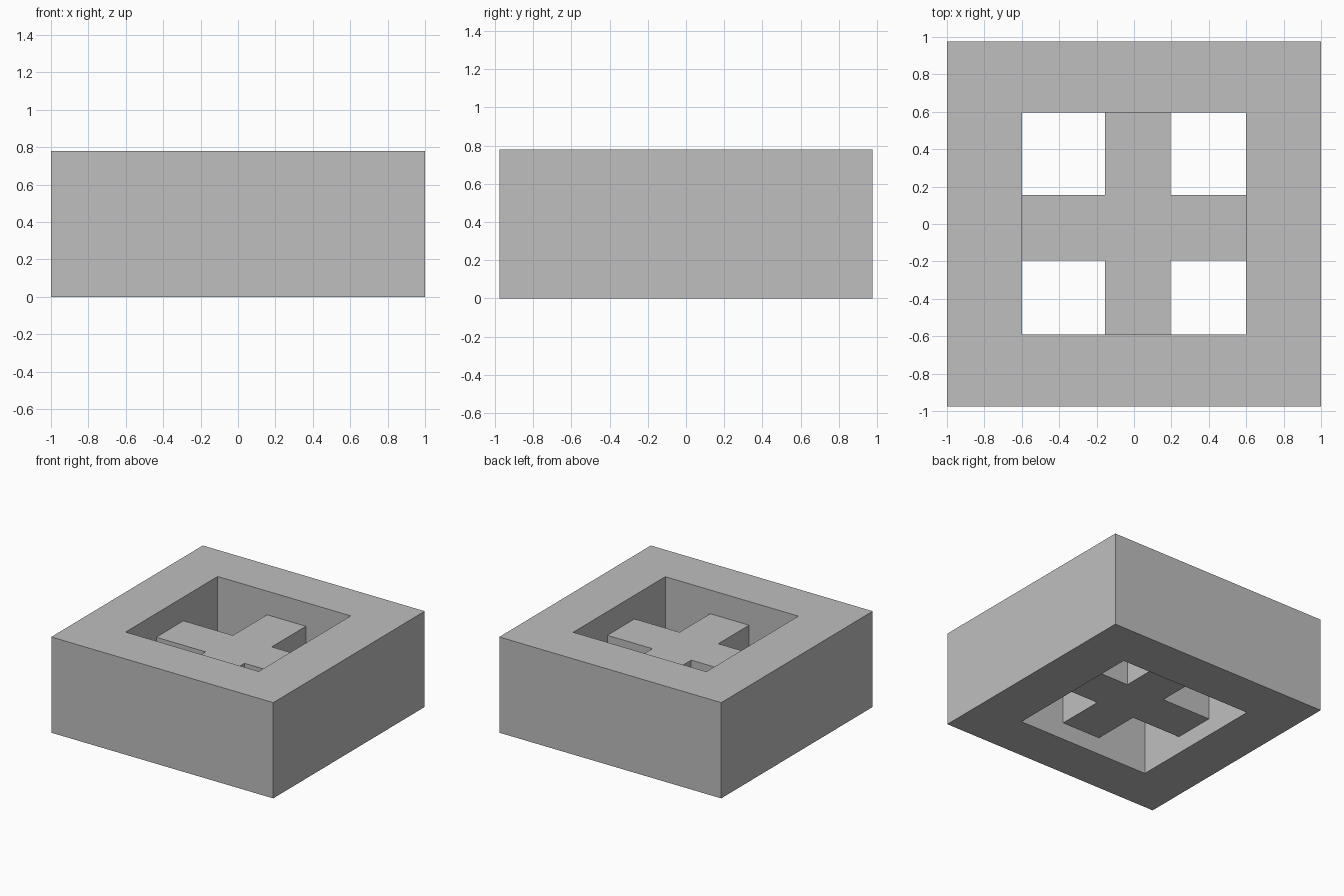
import bpy
import bmesh

cube = bpy.data.objects.get("Cube")
if cube:
    bpy.data.objects.remove(cube, do_unlink=True)

grey = bpy.data.materials.new("light grey")
grey.use_nodes = True
colour = (0.52, 0.52, 0.52, 1)
grey.diffuse_color = colour
grey.node_tree.nodes["Principled BSDF"].inputs["Base Color"].default_value = colour

# Shared dimensions
HEIGHT = 0.78
HOLE_X, BACK, FRONT = 0.6, 0.595, -0.59
BAR_X = (-0.155, 0.195)
BAR_Y = (-0.195, 0.155)
BAR_Z = (0.14, 0.587)


def finish(name, bm):
    bmesh.ops.recalc_face_normals(bm, faces=bm.faces[:])
    mesh = bpy.data.meshes.new(name)
    bm.to_mesh(mesh)
    bm.free()
    mesh.materials.append(grey)
    obj = bpy.data.objects.new(name, mesh)
    bpy.context.collection.objects.link(obj)
    return obj


def rectangle(x0, x1, y0, y1):
    return [(x0, y0), (x1, y0), (x1, y1), (x0, y1)]


def ring(bm, outline, z):
    return [bm.verts.new((x, y, z)) for x, y in outline]


def bridge(bm, a, b):
    for i in range(len(a)):
        j = (i + 1) % len(a)
        bm.faces.new((a[i], a[j], b[j], b[i]))


# Square block with an open shaft through it
bm = bmesh.new()
outer = rectangle(-1, 1, -0.975, 0.975)
inner = rectangle(-HOLE_X, HOLE_X, FRONT, BACK)
loops = [ring(bm, outer, 0), ring(bm, outer, HEIGHT),
         ring(bm, inner, HEIGHT), ring(bm, inner, 0)]
for i in range(4):
    bridge(bm, loops[i], loops[(i + 1) % 4])
finish("outer_frame", bm)

# Recessed cross that spans the shaft
(x0, x1), (y0, y1) = BAR_X, BAR_Y
plus = [(x0, FRONT), (x1, FRONT), (x1, y0), (HOLE_X, y0),
        (HOLE_X, y1), (x1, y1), (x1, BACK), (x0, BACK),
        (x0, y1), (-HOLE_X, y1), (-HOLE_X, y0), (x0, y0)]
bm = bmesh.new()
bottom, top = (ring(bm, plus, z) for z in BAR_Z)
bridge(bm, bottom, top)
bm.faces.new(bottom)
bm.faces.new(top)
finish("cross_brace", bm)
